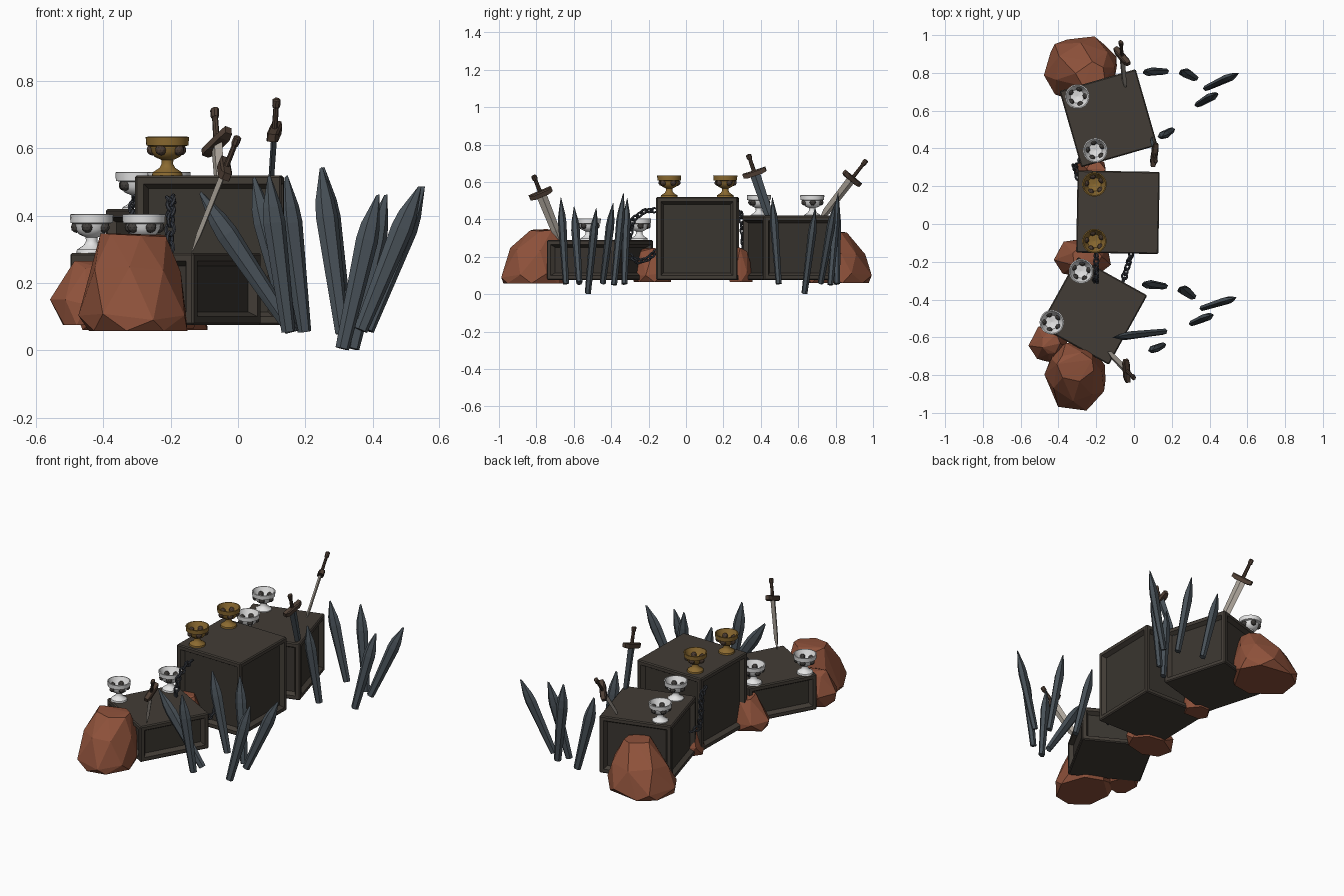
import bpy, bmesh, math, random
from mathutils import Vector, Matrix

if "Cube" in bpy.data.objects:
    bpy.data.objects.remove(bpy.data.objects["Cube"])

random.seed(4)


def material(name, r, g, b):
    m = bpy.data.materials.new(name)
    m.diffuse_color = (r, g, b, 1)
    m.use_nodes = True
    m.node_tree.nodes["Principled BSDF"].inputs["Base Color"].default_value = m.diffuse_color
    return m


FRAME = material("crate_wood", 0.055, 0.046, 0.037)
PANEL = material("crate_panel_wood", 0.042, 0.036, 0.029)
SLATE = material("slate_blue", 0.068, 0.086, 0.102)
ROCK = material("red_rock", 0.27, 0.083, 0.043)
GOLD = material("old_gold", 0.26, 0.145, 0.03)
SILVER = material("pale_silver", 0.78, 0.78, 0.78)
IRON = material("chain_iron", 0.042, 0.047, 0.058)
STEEL = material("blade_steel", 0.42, 0.38, 0.33)
LEATHER = material("hilt_brown", 0.075, 0.048, 0.034)
STONE = material("dark_gem", 0.055, 0.05, 0.046)


def finish(name, bm, mats, matrix=None):
    bmesh.ops.recalc_face_normals(bm, faces=bm.faces[:])
    me = bpy.data.meshes.new(name)
    bm.to_mesh(me)
    bm.free()
    for m in mats:
        me.materials.append(m)
    ob = bpy.data.objects.new(name, me)
    bpy.context.collection.objects.link(ob)
    if matrix:
        ob.matrix_world = matrix
    return ob


def hull(name, points, mat, matrix=None):
    bm = bmesh.new()
    for p in points:
        bm.verts.new(p)
    bmesh.ops.convex_hull(bm, input=bm.verts[:])
    loose = [v for v in bm.verts if not v.link_faces]
    bmesh.ops.delete(bm, geom=loose, context='VERTS')
    bmesh.ops.dissolve_limit(bm, angle_limit=0.02, verts=bm.verts[:], edges=bm.edges[:])
    return finish(name, bm, [mat], matrix)


def frame(origin, up, side):
    # placement matrix: local z along up, local x as near to side as possible
    z = Vector(up).normalized()
    x = Vector(side)
    x = (x - z * x.dot(z)).normalized()
    y = z.cross(x)
    return Matrix.Translation(origin) @ Matrix((x, y, z)).transposed().to_4x4()


def rings(levels, n):
    # elliptical n-sided cross-sections: (z, half width, half thickness)
    return [(w * math.cos(math.tau * i / n), t * math.sin(math.tau * i / n), z)
            for z, w, t in levels for i in range(n)]


def box(z0, z1, w, t):
    return [(x, y, z) for x in (-w, w) for y in (-t, t) for z in (z0, z1)]


# Crates with recessed side panels
def crate(name, x, y, angle, size, top, bottom=0.075):
    bm = bmesh.new()
    bmesh.ops.create_cube(bm, size=1)
    bmesh.ops.scale(bm, vec=(size, size, top - bottom), verts=bm.verts)
    bmesh.ops.bevel(bm, geom=bm.edges[:], offset=0.006, segments=1, affect='EDGES')
    bm.normal_update()
    sides = [f for f in bm.faces if abs(f.normal.z) < 0.1 and f.calc_area() > 0.02]
    bmesh.ops.inset_individual(bm, faces=sides, thickness=0.027)
    bmesh.ops.inset_individual(bm, faces=sides, thickness=0.02, depth=-0.024)
    for f in sides:
        f.material_index = 1
    finish(name, bm, [FRAME, PANEL], Matrix.Translation((x, y, (top + bottom) / 2))
           @ Matrix.Rotation(math.radians(angle), 4, 'Z'))


crate("middle_crate", -0.085, 0.062, -1, 0.435, 0.52)
crate("back_crate", -0.135, 0.56, 16, 0.42, 0.42)
crate("front_crate", -0.215, -0.46, -29, 0.42, 0.29)


# Rocks: faceted hulls of jittered layers (z, x, y, radius x, radius y)
def rock(name, layers, n=7):
    pts = []
    for k, (z, cx, cy, rx, ry) in enumerate(layers):
        for i in range(n):
            a = math.tau * (i + 0.5 * (k % 2) + random.uniform(-0.2, 0.2)) / n
            pts.append((cx + rx * math.cos(a), cy + ry * math.sin(a),
                        z + random.uniform(-0.012, 0.012) * (k > 0)))
    hull(name, pts, ROCK)


rock("front_rock", [(0.058, -0.30, -0.81, 0.15, 0.17), (0.1, -0.31, -0.81, 0.165, 0.19),
                    (0.24, -0.31, -0.78, 0.14, 0.16), (0.345, -0.31, -0.755, 0.1, 0.08)])
rock("front_side_rock", [(0.075, -0.45, -0.64, 0.08, 0.09), (0.14, -0.455, -0.63, 0.105, 0.1),
                         (0.255, -0.44, -0.63, 0.05, 0.06)])
rock("back_rock", [(0.06, -0.28, 0.82, 0.19, 0.17), (0.1, -0.28, 0.82, 0.2, 0.185),
                   (0.22, -0.26, 0.81, 0.16, 0.15), (0.325, -0.23, 0.79, 0.08, 0.07)])
rock("middle_rock", [(0.065, -0.27, -0.18, 0.14, 0.1), (0.11, -0.27, -0.18, 0.155, 0.115),
                     (0.24, -0.25, -0.18, 0.08, 0.07)])
rock("gap_rock", [(0.065, -0.23, 0.29, 0.08, 0.07), (0.12, -0.23, 0.29, 0.085, 0.07),
                  (0.24, -0.2, 0.29, 0.05, 0.04)], 6)

# Leaning slate spikes: base and tip; the back cluster is the front one turned and moved
SPIKES = [((0.15, -0.642, 0.055), (0.09, -0.67, 0.52)), ((0.31, -0.525, 0.005), (0.415, -0.48, 0.465)),
          ((0.365, -0.445, 0.06), (0.54, -0.39, 0.49)), ((0.31, -0.385, 0.05), (0.245, -0.335, 0.545)),
          ((0.16, -0.33, 0.055), (0.045, -0.315, 0.515)), ((0.16, -0.57, 0.06), (-0.115, -0.6, 0.47))]
turn = (Matrix.Translation((0.115, 0.81, 0)) @ Matrix.Rotation(0.133, 4, 'Z')
        @ Matrix.Translation((-0.11, 0.32, 0)))
for label, move, group in (("front", Matrix(), SPIKES), ("back", turn, SPIKES[:5])):
    for base, tip in group:
        b, t = move @ Vector(base), move @ Vector(tip)
        L = (t - b).length
        shape = rings([(0, 0.021, 0.016), (0.7 * L, 0.034, 0.022), (0.8 * L, 0.029, 0.018)], 6)
        hull(label + "_spike", shape + [(0.006, 0, L), (-0.003, 0, 0.99 * L)], SLATE,
             frame(b, t - b, (1, 0.25, 0)))


# Goblets: turned cup with a ring of gems set through the wall
PROFILE = [(0.001, 0), (0.046, 0), (0.044, 0.009), (0.024, 0.022), (0.017, 0.034), (0.018, 0.046),
           (0.038, 0.055), (0.048, 0.07), (0.051, 0.086), (0.063, 0.089), (0.065, 0.114),
           (0.059, 0.115), (0.046, 0.084), (0.036, 0.068), (0.001, 0.062)]


def goblet(x, y, z, mat, spin):
    n, bm = 20, bmesh.new()
    loops = [[bm.verts.new((r * math.cos(math.tau * i / n), r * math.sin(math.tau * i / n), h))
              for i in range(n)] for r, h in PROFILE]
    for a, b in zip(loops, loops[1:]):
        for i in range(n):
            bm.faces.new((a[i], a[(i + 1) % n], b[(i + 1) % n], b[i]))
    bm.faces.new(loops[0])
    bm.faces.new(loops[-1])
    for f in bm.faces:
        f.smooth = len(f.verts) == 4
    bm.edges.ensure_lookup_table()
    bm.normal_update()
    for e in bm.edges:
        e.smooth = e.calc_face_angle(0) < 0.7
    place = Matrix.Translation((x, y, z)) @ Matrix.Rotation(spin, 4, 'Z')
    finish("goblet", bm, [mat], place)
    bm = bmesh.new()
    for i in range(5):
        m = Matrix.Rotation(math.tau * i / 5, 4, 'Z') @ Matrix.Translation((0.045, 0, 0.076))
        bmesh.ops.create_icosphere(bm, subdivisions=2, radius=0.017, matrix=m)
    finish("goblet_gems", bm, [LEATHER if mat is GOLD else STONE], place)


for x, y, z, m in ((-0.21, 0.21, 0.52, GOLD), (-0.21, -0.09, 0.52, GOLD),
                   (-0.30, 0.675, 0.415, SILVER), (-0.205, 0.39, 0.415, SILVER),
                   (-0.28, -0.25, 0.29, SILVER), (-0.435, -0.52, 0.29, SILVER)):
    goblet(x, y, z, m, 0.3 + x * 5)


# Swords stuck into the crates
def sword(pommel, guard, side, blade_mat):
    g = Vector(guard)
    up = Vector(pommel) - g
    L = up.length
    M = frame(g, up, side)
    hull("sword_blade", rings([(0, 0.028, 0.009), (-0.22, 0.024, 0.008)], 4) + [(0, 0, -0.29)], blade_mat, M)
    hull("sword_guard", box(-0.012, 0.012, 0.04, 0.017) + box(-0.006, 0.018, 0.064, 0.011), LEATHER, M)
    hull("sword_grip", rings([(0, 0.012, 0.009), (L * 0.8, 0.01, 0.008)], 8), LEATHER, M)
    hull("sword_pommel", rings([(L * 0.74, 0.011, 0.01), (L * 0.8, 0.015, 0.012),
                                (L * 0.97, 0.015, 0.012), (L, 0.01, 0.008)], 8), LEATHER, M)


sword((0.0, -0.815, 0.635), (-0.04, -0.775, 0.535), (-0.1, 1, 0.35), STEEL)
sword((0.115, 0.333, 0.748), (0.108, 0.368, 0.645), (0.15, 1, 0.35), SLATE)
sword((-0.07, 0.965, 0.718), (-0.063, 0.885, 0.615), (0.07, -0.08, 0.07), STEEL)


# Chains: alternating links along a path
def chain(name, path, pitch=0.03):
    pts = [Vector(p) for p in path]
    total = sum((b - a).length for a, b in zip(pts, pts[1:]))
    count = max(2, round(total / pitch))
    bm = bmesh.new()
    for k in range(count):
        d = total * (k + 0.5) / count
        for a, b in zip(pts, pts[1:]):
            if d <= (b - a).length:
                break
            d -= (b - a).length
        t = (b - a).normalized()
        M = (frame(a + t * d, t, (1, 0.3, 0.2)) @ Matrix.Rotation(math.pi / 4 + math.pi / 2 * (k % 2), 4, 'Z'))
        grid = []
        for i in range(10):
            u = math.tau * i / 10
            grid.append([bm.verts.new(M @ Vector((
                (0.014 + 0.006 * math.cos(v)) * math.cos(u), 0.006 * math.sin(v),
                (0.019 + 0.006 * math.cos(v)) * math.sin(u)))) for v in [math.tau * j / 6 for j in range(6)]])
        for i in range(10):
            for j in range(6):
                p, q = grid[i], grid[(i + 1) % 10]
                bm.faces.new((p[j], q[j], q[(j + 1) % 6], p[(j + 1) % 6]))
    finish(name, bm, [IRON])


chain("front_upper_chain", [(-0.2, -0.155, 0.45), (-0.2, -0.22, 0.445), (-0.2, -0.285, 0.40), (-0.205, -0.305, 0.29)])
chain("front_lower_chain", [(-0.012, -0.15, 0.235), (-0.03, -0.21, 0.185), (-0.045, -0.26, 0.175), (-0.06, -0.31, 0.21)])
chain("back_chain", [(-0.295, 0.235, 0.455), (-0.31, 0.295, 0.43), (-0.315, 0.305, 0.32), (-0.31, 0.31, 0.24), (-0.27, 0.35, 0.22)])
